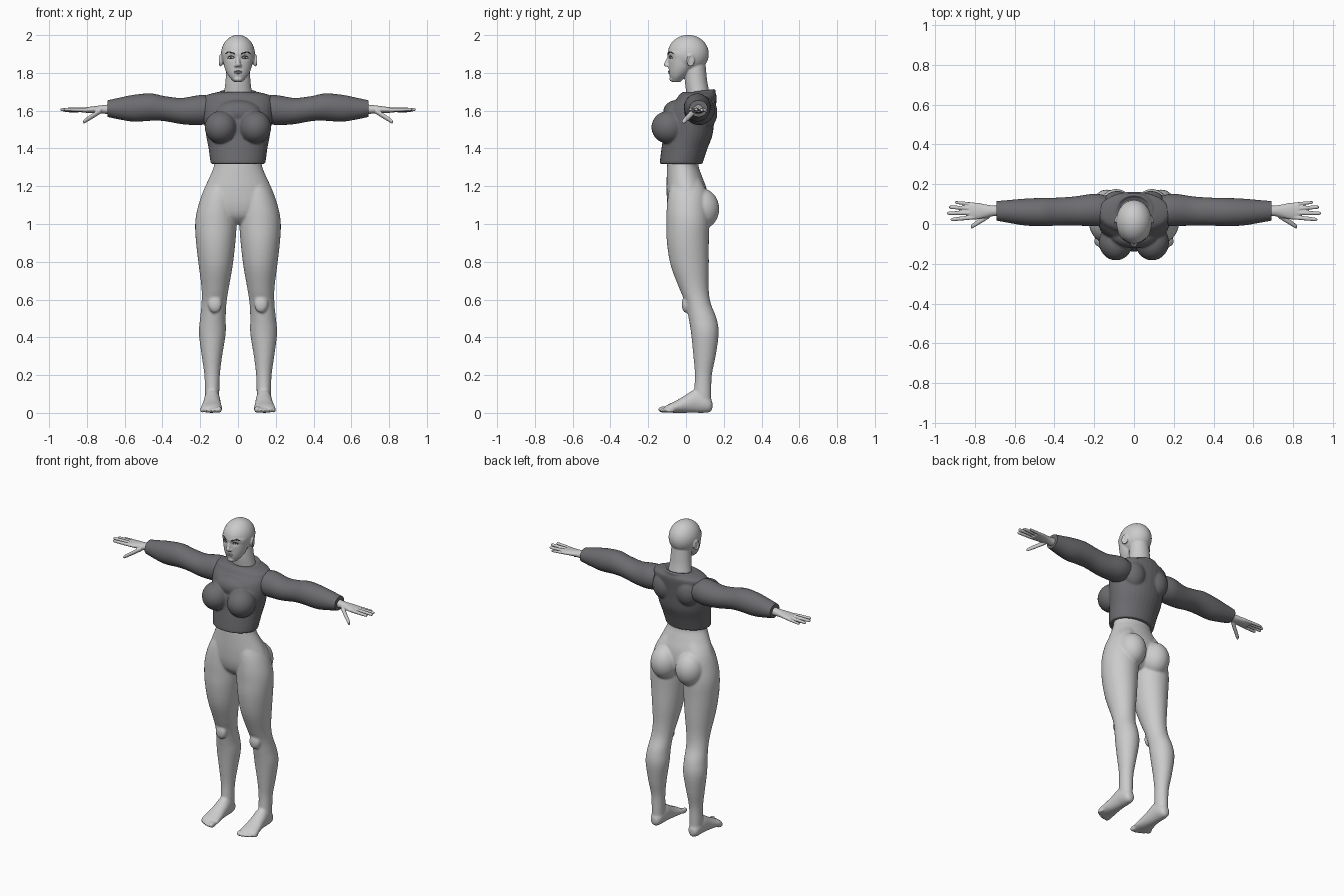
import bpy, bmesh, math
from mathutils import Vector, Matrix

cube = bpy.data.objects.get("Cube")
if cube:
    bpy.data.objects.remove(cube, do_unlink=True)


def material(name, colour):
    m = bpy.data.materials.new(name)
    m.use_nodes = True
    m.diffuse_color = (*colour, 1)
    for node in m.node_tree.nodes:
        if node.type == 'BSDF_PRINCIPLED':
            node.inputs["Base Color"].default_value = (*colour, 1)
            node.inputs["Roughness"].default_value = 0.6
    return m


SKIN = material("pale grey skin", (0.6, 0.6, 0.6))
KNIT = material("charcoal knit", (0.15, 0.148, 0.16))
DARK = material("dark brow", (0.05, 0.05, 0.05))
LIP = material("soft grey lip", (0.45, 0.44, 0.44))


def add_rings(bm, rings, mirror=False, closed=False):
    """Skin a list of rings, optionally on both sides of x = 0."""
    for s in (1, -1) if mirror else (1,):
        vs = [[bm.verts.new((p[0] * s, p[1], p[2])) for p in r] for r in rings]
        n = len(rings[0])
        pairs = list(zip(vs, vs[1:]))
        if closed:
            pairs.append((vs[-1], vs[0]))
        else:
            bm.faces.new(vs[0])
            bm.faces.new(vs[-1])
        for a, b in pairs:
            for i in range(n):
                j = (i + 1) % n
                bm.faces.new((a[i], a[j], b[j], b[i]))


def loft(bm, axis, stations, mirror=False, sides=32, steps=4):
    """Smooth tube along an axis; station = (t, centre a, centre b, radius a, radius b)."""
    rows = [Vector(s) for s in stations]
    path = []
    for i in range(len(rows) - 1):
        p0, p1, p2 = rows[max(i - 1, 0)], rows[i], rows[i + 1]
        p3 = rows[min(i + 2, len(rows) - 1)]
        for k in range(steps):
            u = k / steps
            path.append(0.5 * (2 * p1 + (p2 - p0) * u + (2 * p0 - 5 * p1 + 4 * p2 - p3) * u**2
                               + (3 * p1 - p0 - 3 * p2 + p3) * u**3))
    path.append(rows[-1])
    rings = []
    for t, a, b, ra, rb in path:
        ring = []
        for k in range(sides):
            w = math.tau * k / sides
            ca = a + max(ra, 0.001) * math.cos(w)
            cb = b + max(rb, 0.001) * math.sin(w)
            ring.append({'z': (ca, cb, t), 'x': (t, ca, cb), 'y': (ca, t, cb)}[axis])
        rings.append(ring)
    add_rings(bm, rings, mirror)


def ball(bm, centre, radii, mirror=False):
    for s in (1, -1) if mirror else (1,):
        m = Matrix.Translation((centre[0] * s, centre[1], centre[2])) @ Matrix.Diagonal((*radii, 1))
        bmesh.ops.create_uvsphere(bm, u_segments=32, v_segments=20, radius=1, matrix=m)


def hoop(bm, centre, a, b, r, rot, mirror=False):
    m = Matrix.Translation(centre) @ rot
    rings = []
    for i in range(48):
        u = math.tau * i / 48
        ring = []
        for j in range(10):
            v = math.tau * j / 10
            w = r * math.cos(v)
            ring.append(m @ Vector((math.cos(u) * (a + w), math.sin(u) * (b + w), r * math.sin(v))))
        rings.append(ring)
    add_rings(bm, rings, mirror, closed=True)


def finish(name, bm, mat, voxel=0, smooth=0):
    """Turn the pieces into one object, fusing them when a voxel size is given."""
    bmesh.ops.recalc_face_normals(bm, faces=bm.faces[:])
    mesh = bpy.data.meshes.new(name)
    bm.to_mesh(mesh)
    bm.free()
    obj = bpy.data.objects.new(name, mesh)
    bpy.context.scene.collection.objects.link(obj)
    bpy.ops.object.select_all(action='DESELECT')
    bpy.context.view_layer.objects.active = obj
    obj.select_set(True)
    if voxel:
        fuse = obj.modifiers.new("fuse", 'REMESH')
        fuse.mode = 'VOXEL'
        fuse.voxel_size = voxel
        soft = obj.modifiers.new("soften", 'SMOOTH')
        soft.factor, soft.iterations = 0.5, smooth
        for mod in ("fuse", "soften"):
            bpy.ops.object.modifier_apply(modifier=mod)
    obj.data.materials.clear()
    obj.data.materials.append(mat)
    bpy.ops.object.shade_smooth_by_angle(angle=math.radians(45))
    return obj


# Hips, legs and feet
bm = bmesh.new()
loft(bm, 'z', [(1.37, 0, -.01, .125, .085), (1.31, 0, -.017, .127, .083), (1.25, 0, -.008, .15, .094),
               (1.18, 0, .004, .182, .107), (1.1, 0, .01, .203, .108), (1.04, 0, .01, .15, .09),
               (1.0, 0, .01, .05, .05)])
loft(bm, 'z', [(.04, .137, .09, .036, .044), (.1, .137, .088, .038, .046), (.2, .137, .092, .041, .045),
               (.3, .138, .098, .054, .059), (.42, .136, .1, .071, .073), (.5, .133, .088, .068, .074),
               (.58, .127, .064, .066, .067), (.66, .121, .042, .072, .078), (.78, .118, .02, .09, .101),
               (.9, .118, .01, .104, .111), (1.0, .117, .01, .11, .113), (1.08, .112, .008, .103, .11),
               (1.17, .098, .008, .086, .1), (1.25, .07, 0, .06, .07)], mirror=True)
ball(bm, (.09, .082, 1.08), (.088, .094, .108), True)
ball(bm, (.122, -.002, .575), (.036, .02, .045), True)
loft(bm, 'y', [(.14, .137, .04, .014, .018), (.128, .137, .042, .03, .037), (.1, .137, .052, .039, .052),
               (.05, .137, .062, .043, .062), (0, .138, .048, .047, .048), (-.05, .14, .033, .054, .033),
               (-.09, .14, .024, .058, .023), (-.115, .135, .017, .046, .015)], mirror=True)
for i in range(5):
    r = .018 if i == 0 else .0145 - .0008 * i
    ball(bm, (.1 + i * .0225, -.121 + .0022 * i * i, r), (r * .82, .029 - .001 * i, r), True)
finish("hips_legs_and_feet", bm, SKIN, .006, 9)

# Head, neck and ears
bm = bmesh.new()
ball(bm, (0, .012, 1.9), (.09, .109, .101))
loft(bm, 'z', [(1.752, 0, -.052, .022, .022), (1.775, 0, -.045, .044, .039), (1.8, 0, -.034, .06, .056),
               (1.83, 0, -.025, .072, .067), (1.87, 0, -.019, .08, .075), (1.91, 0, -.01, .085, .087),
               (1.95, 0, .01, .07, .07)])
loft(bm, 'z', [(1.62, 0, .075, .085, .062), (1.7, 0, .062, .073, .061), (1.76, 0, .053, .066, .059),
               (1.85, 0, .048, .06, .055)])
loft(bm, 'z', [(1.9, 0, -.086, .009, .008), (1.868, 0, -.095, .01, .011), (1.845, 0, -.101, .014, .017),
               (1.833, 0, -.097, .017, .012)], sides=16)
ball(bm, (.011, -.094, 1.838), (.009, .011, .008), True)
ball(bm, (0, -.072, 1.768), (.024, .016, .015))
ball(bm, (.088, .022, 1.865), (.007, .018, .03), True)
hoop(bm, (.092, .024, 1.866), .027, .017, .0055,
     Matrix.Rotation(.35, 4, 'Z') @ Matrix.Rotation(math.pi / 2, 4, 'Y'), True)
head = finish("head_and_neck", bm, SKIN, .004, 4)

# Press in the eye sockets
for v in head.data.vertices:
    if v.co.y < -.03:
        d = ((abs(v.co.x) - .036) / .02) ** 2 + ((v.co.z - 1.884) / .014) ** 2
        v.co.y += .008 * math.exp(-d)
head.data.update()
bpy.context.view_layer.update()


def face_y(x, z):
    hit, point, *_ = head.ray_cast(Vector((x, -1, z)), Vector((0, 1, 0)))
    return point.y if hit else -.085


def face_line(name, points, thickness, mat):
    """Thin tapered line lying on the face, on both sides."""
    b = bmesh.new()
    last = len(points) - 1
    loft(b, 'x', [(x, face_y(x, z), z, thickness * .8, thickness * (.35 if i == last else 1))
                  for i, (x, z) in enumerate(points)], True, 10)
    finish(name, b, mat)


# Brows, lashes, eyes and lips
face_line("eyebrows", [(.016, 1.899), (.03, 1.906), (.046, 1.911), (.058, 1.908), (.068, 1.9)], .0036, DARK)
face_line("upper_lashes", [(.019, 1.88), (.028, 1.887), (.038, 1.889), (.048, 1.886), (.058, 1.881)], .0026, DARK)
face_line("lower_lashes", [(.02, 1.879), (.03, 1.875), (.04, 1.874), (.056, 1.879)], .0011, DARK)
bm = bmesh.new()
ball(bm, (.037, face_y(.037, 1.881), 1.881), (.0058, .002, .0058), True)
finish("irises", bm, DARK)
bm = bmesh.new()
for z, h in ((1.808, .0042), (1.8, .0052)):
    ball(bm, (0, face_y(0, z) + .003, z), (.021, .008, h))
finish("lips", bm, LIP)

# Sweater body with bust, shoulder blades and collar
bm = bmesh.new()
loft(bm, 'z', [(1.318, 0, -.025, .142, .113), (1.335, 0, -.023, .147, .115), (1.4, 0, -.008, .156, .122),
               (1.47, 0, .01, .169, .13), (1.55, 0, .018, .181, .132), (1.62, 0, .036, .187, .122),
               (1.66, 0, .055, .184, .107), (1.682, 0, .062, .168, .099), (1.698, 0, .067, .11, .086)])
ball(bm, (.091, -.092, 1.512), (.085, .091, .087), True)
ball(bm, (0, -.055, 1.59), (.12, .066, .065))
ball(bm, (.085, .1, 1.59), (.075, .066, .09), True)
hoop(bm, (0, .068, 1.695), .088, .08, .01, Matrix.Rotation(.13, 4, 'X'))
finish("sweater_body", bm, KNIT, .006, 4)

# Sleeves
bm = bmesh.new()
loft(bm, 'x', [(.14, .068, 1.606, .074, .07), (.18, .07, 1.605, .081, .078), (.22, .07, 1.602, .08, .078),
               (.3, .065, 1.598, .073, .069), (.39, .062, 1.611, .07, .066), (.46, .06, 1.619, .071, .072),
               (.55, .06, 1.613, .067, .071), (.63, .063, 1.611, .057, .057), (.69, .066, 1.611, .049, .044)], True)
finish("sleeves", bm, KNIT)

# Hands with four fingers and a thumb
bm = bmesh.new()
loft(bm, 'x', [(.66, .066, 1.607, .027, .027), (.71, .066, 1.607, .027, .023), (.75, .065, 1.606, .034, .019),
               (.79, .065, 1.604, .042, .016), (.83, .066, 1.603, .041, .012)], True)


def digit(base, tip, r):
    rows = []
    for u, k in ((0, 1), (.35, 1), (.7, .92), (.93, .8), (.985, .55), (1, .15)):
        x, y, z = Vector(base).lerp(Vector(tip), u)
        rows.append((x, y, z, r * k, r * k))
    loft(bm, 'x', rows, True, 14)


digit((.8, .034, 1.604), (.922, .022, 1.607), .0105)
digit((.8, .056, 1.606), (.94, .054, 1.606), .0108)
digit((.8, .077, 1.605), (.93, .085, 1.602), .0105)
digit((.79, .097, 1.603), (.9, .109, 1.597), .009)
digit((.725, .045, 1.6), (.82, -.015, 1.54), .0145)
finish("hands", bm, SKIN, .0035, 2)
